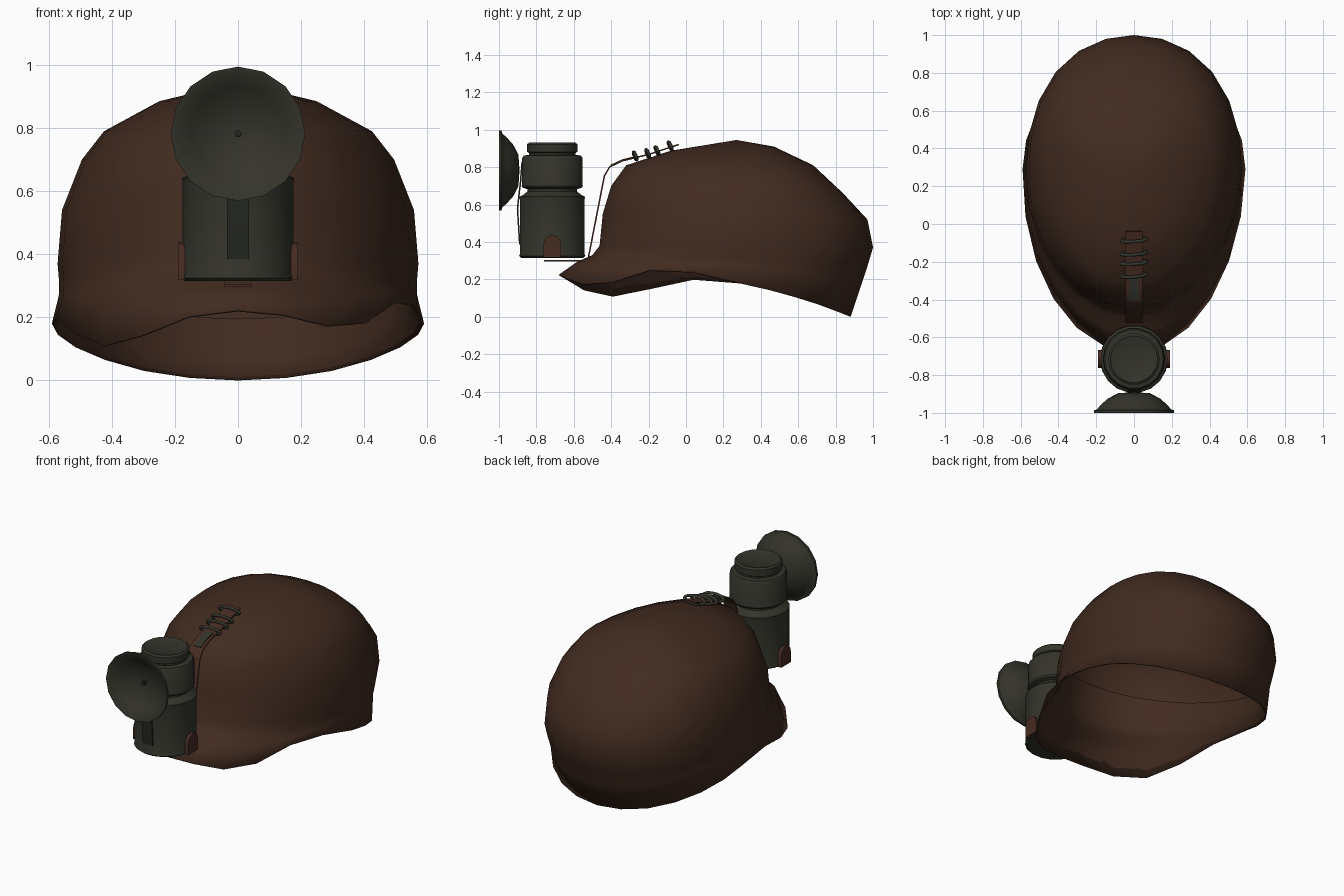
import bpy, bmesh, math
from math import sin, cos, pi
from mathutils import Matrix, Vector

if "Cube" in bpy.data.objects:
    bpy.data.objects.remove(bpy.data.objects["Cube"])


def material(name, rgb):
    m = bpy.data.materials.new(name)
    m.diffuse_color = (*rgb, 1)
    m.use_nodes = True
    m.node_tree.nodes["Principled BSDF"].inputs["Base Color"].default_value = m.diffuse_color
    return m


BROWN = material("brown_leather", (0.052, 0.0235, 0.0140))
METAL = material("dark_olive_metal", (0.034, 0.034, 0.0245))
DARK = material("dark_slot", (0.017, 0.019, 0.015))
RUST = material("rusty_copper", (0.062, 0.025, 0.016))


def make(name, verts, faces, mat, angle=40, fix=True):
    me = bpy.data.meshes.new(name)
    me.from_pydata(verts, [], faces)
    if fix:
        bm = bmesh.new()
        bm.from_mesh(me)
        bmesh.ops.remove_doubles(bm, verts=bm.verts, dist=1e-5)
        bmesh.ops.recalc_face_normals(bm, faces=bm.faces)
        bm.to_mesh(me)
        bm.free()
    me.materials.append(mat)
    ob = bpy.data.objects.new(name, me)
    bpy.context.collection.objects.link(ob)
    bpy.ops.object.select_all(action='DESELECT')
    ob.select_set(True)
    bpy.context.view_layer.objects.active = ob
    bpy.ops.object.shade_smooth_by_angle(angle=math.radians(angle))
    return ob


def lathe(name, profile, mat, place, n=18):
    """Spin (radius, height) points about z, then place."""
    verts = [place @ Matrix.Rotation(2 * pi * k / n, 4, 'Z') @ Matrix.Translation((r, 0, h)).to_translation()
             for r, h in profile for k in range(n)]
    faces = [(i * n + k, i * n + (k + 1) % n, (i + 1) * n + (k + 1) % n, (i + 1) * n + k)
             for i in range(len(profile) - 1) for k in range(n)]
    return make(name, verts, faces, mat)


def prism(name, outline, depth, mat):
    """Extrude an outline of 3D points along a vector."""
    n = len(outline)
    verts = list(outline) + [tuple(a + b for a, b in zip(p, depth)) for p in outline]
    faces = [tuple(range(n)), tuple(range(n, 2 * n))]
    faces += [(k, (k + 1) % n, n + (k + 1) % n, n + k) for k in range(n)]
    return make(name, verts, faces, mat)


def ribbon(name, path, half_width, thick, mat):
    """Flat strap following (y, z) points."""
    upper, lower = [], []
    for i, (y, z) in enumerate(path):
        a, b = path[max(i - 1, 0)], path[min(i + 1, len(path) - 1)]
        dy, dz = b[0] - a[0], b[1] - a[1]
        d = math.hypot(dy, dz)
        upper.append((-half_width, y, z))
        lower.append((-half_width, y + dz / d * thick, z - dy / d * thick))
    verts = upper + lower
    m = len(path)
    verts += [(half_width, y, z) for _, y, z in verts]
    faces = []
    for i in range(m - 1):
        u, l = i, m + i
        faces += [(u, u + 1, 2 * m + u + 1, 2 * m + u), (l, l + 1, 2 * m + l + 1, 2 * m + l),
                  (u, u + 1, l + 1, l), (2 * m + u, 2 * m + u + 1, 2 * m + l + 1, 2 * m + l)]
    for e in (0, m - 1):
        faces.append((e, m + e, 3 * m + e, 2 * m + e))
    return make(name, verts, faces, mat)


# Cap: rings lofted from the wavy rim up to the apex
N = 24
CY = .29
rim_right = [.225, .21, .175, .185, .25, .24, .18, .145, .105, .065, .03, .008, 0]
rim_left = [.225, .205, .145, .11, .15, .20, .18, .145, .105, .065, .03, .008, 0]
rim_z = rim_right + rim_left[-2:0:-1]


def ring_xy(t, fy, w, by, bulge):
    """Plan point of an egg-shaped ring, fuller at the back corners."""
    c, s = cos(t), sin(t)
    k = 1 + bulge * sin(2 * t) ** 2 * (1 if c < 0 else 0)
    return (w * s * k - .018 * max(c, 0) * abs(s),
            CY - c * k * ((CY - fy) if c > 0 else (by - CY)))


# front y, front z, half width, side z, back y, back z, back bulge
rings = [(-.68, .25, .590, .18, .88, .00, .01),
         (-.58, .295, .568, .27, .93, .15, .02),
         (-.50, .33, .567, .31, .97, .27, .025),
         (-.462, .38, .572, .37, 1.0, .37, .025),
         (-.445, .55, .558, .54, .97, .52, .035),
         (-.40, .70, .495, .70, .84, .66, .065),
         (-.32, .81, .425, .79, .68, .81, .065),
         (-.08, .888, .25, .885, .47, .91, .04)]
verts, faces = [], []
for i, (fy, fz, w, sz, by, bz, bulge) in enumerate(rings):
    for k in range(N):
        t = 2 * pi * k / N
        c, s = cos(t), sin(t)
        z = sz * s * s + (fz if c > 0 else bz) * c * c
        verts.append((*ring_xy(t, fy, w, by, bulge), rim_z[k] if i == 0 else z))
for i in range(len(rings) - 1):
    for k in range(N):
        j = (k + 1) % N
        faces.append((i * N + k, i * N + j, (i + 1) * N + j, (i + 1) * N + k))
last = (len(rings) - 1) * N
verts.append((0, .27, .945))
faces += [(last + k, last + (k + 1) % N, len(verts) - 1) for k in range(N)]
cap = make("cap_shell", verts, faces, BROWN, 75, fix=False)
shell = cap.modifiers.new("thickness", 'SOLIDIFY')
shell.thickness, shell.offset = .008, -1

# Inner band: follows the shell wall from the rim up to a sloping edge
STEPS = 7
columns = []
for k in range(N):
    wall = [Vector(verts[i * N + k]) for i in range(len(rings))]
    end = len(wall) - 1
    for i in range(1, len(wall)):
        gap = [p.z - (.20 + .29 * (.93 - p.y)) for p in (wall[i - 1], wall[i])]
        if gap[0] < 0 <= gap[1]:
            end = i - 1 + gap[0] / (gap[0] - gap[1])
            break
    column = []
    for q in range(STEPS):
        f = end * q / (STEPS - 1)
        i = min(int(f), len(wall) - 2)
        p = wall[i].lerp(wall[i + 1], f - i)
        inward = Vector((-p.x, CY - p.y, 0)).normalized()
        column.append(p + inward * (.022 if q else .002))
    columns.append(column)
band = [tuple(columns[k][q]) for q in range(STEPS) for k in range(N)]
make("inner_band", band, [(q * N + k, (q + 1) * N + k, (q + 1) * N + (k + 1) % N, q * N + (k + 1) % N)
                          for q in range(STEPS - 1) for k in range(N)], BROWN, 75, fix=False)

# Lamp body with neck and lid
AX = -.715
body = Matrix.Translation((0, AX, 0))
lathe("lamp_body", [(0, .315), (.168, .315), (.180, .325), (.176, .335), (.176, .63), (.178, .642),
                    (.160, .65), (.135, .67), (.135, .682), (.160, .69), (.166, .70), (.163, .71),
                    (.163, .85), (.155, .862), (.125, .866), (.125, .875), (.137, .882), (.137, .922),
                    (.125, .932), (.118, .928), (0, .93)], METAL, body)

# Reflector dish and burner tip, facing front
dish = Matrix.Translation((0, -.89, .782)) @ Matrix.Rotation(pi / 2, 4, 'X')
lathe("reflector_dish", [(0, 0), (.085, .006), (.14, .035), (.18, .072), (.198, .093), (.213, .096),
                         (.213, .11), (.198, .108), (.15, .068), (.08, .032), (0, .02)], METAL, dish, 16)
lathe("burner_tip", [(0, .015), (.012, .015), (.012, .05), (0, .055)], DARK, dish, 6)

# Strip holding the dish to the body
ribbon("dish_strip", [(-.893, .385), (-.905, .58), (-.889, .72), (-.880, .83)], .035, .008, DARK)

# Arched clips on both sides of the lamp
for side, label in ((-1, "left"), (1, "right")):
    arch = [(side * .165, AX - .047, .318), (side * .165, AX + .047, .318)]
    arch += [(side * .165, AX + .047 * cos(a * pi / 6), .39 + .047 * sin(a * pi / 6)) for a in range(7)]
    prism("side_clip_" + label, arch, (side * .026, 0, 0), RUST)

# Bracket under the lamp, rising as a strap over the crown
ribbon("hook_strap", [(-.76, .304), (-.55, .304), (-.525, .32), (-.49, .50), (-.44, .755), (-.41, .805),
                      (-.34, .838), (-.20, .872), (-.04, .925)], .044, .008, RUST)
ribbon("strap_plate", [(-.405, .812), (-.34, .842), (-.285, .856)], .026, .005, METAL)

# Wire loops wound round the strap
for i, (y, z) in enumerate([(-.272, .860), (-.205, .873), (-.155, .888), (-.085, .914)]):
    n, m, tube = 14, 6, .010
    verts, faces = [], []
    for a in range(n):
        t = 2 * pi * a / n
        for b in range(m):
            p = 2 * pi * b / m
            verts.append(((.066 + tube * cos(p)) * cos(t),
                          y + tube * sin(p) + .005 * cos(t) - .008 * sin(t),
                          z + (.020 + tube * cos(p)) * sin(t)))
            faces.append((a * m + b, ((a + 1) % n) * m + b,
                          ((a + 1) % n) * m + (b + 1) % m, a * m + (b + 1) % m))
    make("wire_loop_%d" % (i + 1), verts, faces, METAL, 70)
